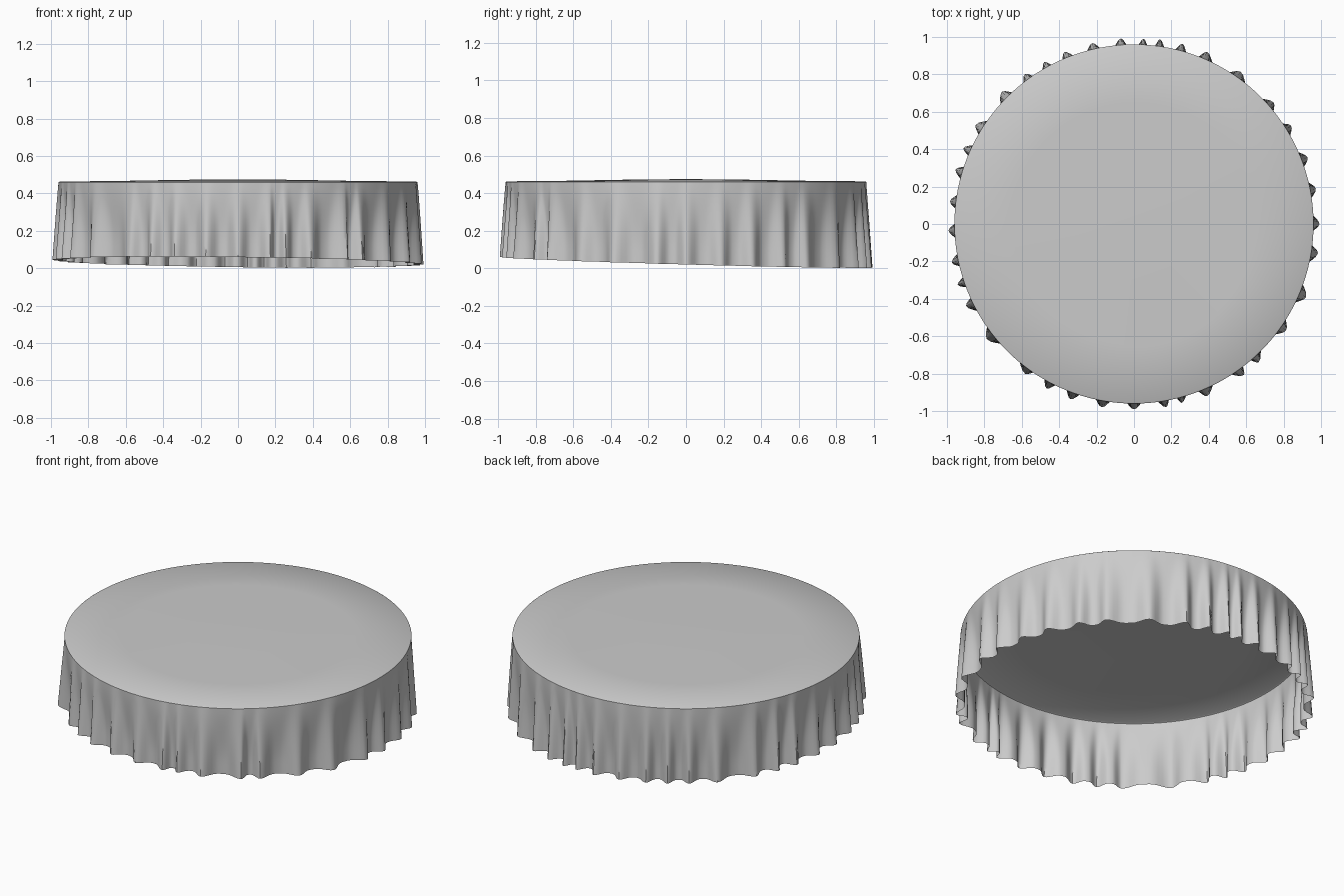
import bpy, bmesh, math, random

random.seed(4)
cube = bpy.data.objects.get("Cube")
if cube:
    bpy.data.objects.remove(cube, do_unlink=True)

RIM_RADIUS, RIM_HEIGHT, CROWN = 0.96, 0.463, 0.012
STEPS, ROWS = 12, 14

# Directions, in degrees, in which the fold crests stand out
CRESTS = [0, 11, 21, 32, 41, 55, 67, 75, 82, 87, 94, 103, 112, 119, 126, 135,
          148, 156, 163, 173, 182, 192, 199, 206, 218, 234, 242, 250, 260,
          270, 280, 285, 293, 306, 312, 325, 337, 351]


def smooth(t):
    t = max(0, min(1, t))
    return t * t * (3 - 2 * t)


def fold_columns():
    """Return (angle, outward offset at the hem) for every column of cloth."""
    count = len(CRESTS)
    out = [0.035 + random.uniform(-0.006, 0.005) for _ in CRESTS]
    columns = []
    for i, start in enumerate(CRESTS):
        end = CRESTS[(i + 1) % count]
        span = (end - start) % 360
        valley = -0.02 + random.uniform(-0.005, 0.004)
        for k in range(STEPS):
            t = k / STEPS
            wave = ((1 + math.cos(2 * math.pi * t)) / 2) ** 1.7
            crest = out[i] if t < 0.5 else out[(i + 1) % count]
            columns.append((math.radians(start + span * t),
                            valley + (crest - valley) * wave))
    return columns


def hem_height(x, y):
    # The cloth hangs a little unevenly
    return max(0, 0.032 - 0.012 * x - 0.028 * y)


columns = fold_columns()
bm = bmesh.new()
rings = []

# Flat, very slightly crowned top
for r in (0.3, 0.65, RIM_RADIUS - 0.006, RIM_RADIUS):
    z = RIM_HEIGHT + CROWN * (1 - smooth(r / RIM_RADIUS))
    if r == RIM_RADIUS:
        z -= 0.004
    rings.append([bm.verts.new((r * math.cos(a), r * math.sin(a), z))
                  for a, _ in columns])

# Hanging skirt, with folds that deepen towards the hem
for row in range(1, ROWS + 1):
    s = row / ROWS
    ring = []
    for a, offset in columns:
        depth = s ** 0.9 if offset > 0 else smooth(s * 1.2)
        r = RIM_RADIUS + offset * depth
        x, y = r * math.cos(a), r * math.sin(a)
        top = RIM_HEIGHT - 0.004
        ring.append(bm.verts.new((x, y, top + (hem_height(x, y) - top) * s)))
    rings.append(ring)

# Skin the rings and close the middle of the top
n = len(columns)
for upper, lower in zip(rings, rings[1:]):
    for i in range(n):
        j = (i + 1) % n
        bm.faces.new((upper[i], lower[i], lower[j], upper[j]))
centre = bm.verts.new((0, 0, RIM_HEIGHT + CROWN))
for i in range(n):
    bm.faces.new((centre, rings[0][i], rings[0][(i + 1) % n]))

mesh = bpy.data.meshes.new("tablecloth")
bm.to_mesh(mesh)
bm.free()
cloth = bpy.data.objects.new("tablecloth", mesh)
bpy.context.collection.objects.link(cloth)

# Plain grey fabric
fabric = bpy.data.materials.new("grey_fabric")
fabric.use_nodes = True
colour = (0.6, 0.6, 0.6, 1)
fabric.diffuse_color = colour
fabric.node_tree.nodes["Principled BSDF"].inputs["Base Color"].default_value = colour
mesh.materials.append(fabric)

# Soft folds with a crisp rim
bpy.ops.object.select_all(action='DESELECT')
cloth.select_set(True)
bpy.context.view_layer.objects.active = cloth
bpy.ops.object.shade_smooth_by_angle(angle=math.radians(45))
